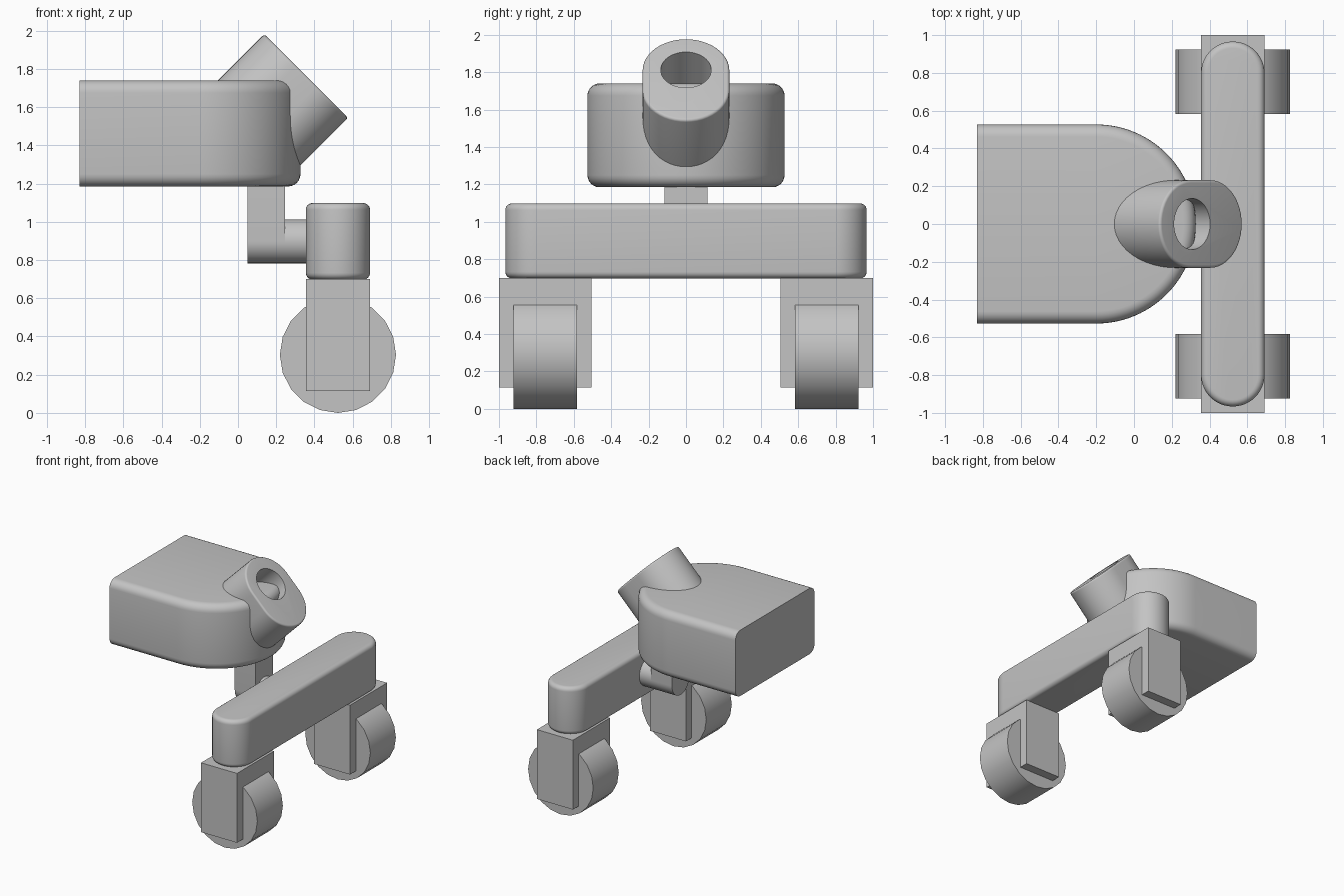
import bpy, bmesh
from math import radians, pi, sin, cos
from mathutils import Matrix, Vector

if "Cube" in bpy.data.objects:
    bpy.data.objects.remove(bpy.data.objects["Cube"], do_unlink=True)

grey = bpy.data.materials.new("light grey")
grey.use_nodes = True
GREY = (0.55, 0.55, 0.55, 1)
grey.diffuse_color = GREY
grey.node_tree.nodes["Principled BSDF"].inputs["Base Color"].default_value = GREY


def arc(cx, cy, r, start, end, steps):
    """Points on a circular arc, angles in degrees."""
    angles = [radians(start + (end - start) * i / steps) for i in range(steps + 1)]
    return [(cx + r * cos(a), cy + r * sin(a)) for a in angles]


def stadium(half, r, steps=24):
    """Slot outline lying along local x."""
    return arc(half, 0, r, -90, 90, steps) + arc(-half, 0, r, 90, 270, steps)


def circle(r, sides):
    return arc(0, 0, r, 0, 360, sides)[:-1]


def frame(u, v, w, origin):
    """Matrix whose local axes are u, v, w."""
    m = Matrix((u, v, w)).transposed().to_4x4()
    return Matrix.Translation(origin) @ m


X, Y, Z = Vector((1, 0, 0)), Vector((0, 1, 0)), Vector((0, 0, 1))


def prism(name, outline, depth, matrix, round_ends=0.0, keep=lambda v: True, ends=(0, 1)):
    """Extrude an outline along local z, optionally rounding its end rims."""
    bm = bmesh.new()
    face = bm.faces.new([bm.verts.new((x, y, 0)) for x, y in outline])
    new = bmesh.ops.extrude_face_region(bm, geom=[face], use_keep_orig=True)
    top = [g for g in new["geom"] if isinstance(g, bmesh.types.BMVert)]
    bmesh.ops.translate(bm, verts=top, vec=(0, 0, depth))
    bmesh.ops.recalc_face_normals(bm, faces=bm.faces)
    if round_ends:
        levels = [depth * e for e in ends]
        rims = [e for e in bm.edges
                if any(all(abs(v.co.z - h) < 1e-5 for v in e.verts) for h in levels)
                and any(keep(v.co) for v in e.verts)]
        bmesh.ops.bevel(bm, geom=rims, offset=round_ends, segments=6,
                        profile=0.5, affect="EDGES", clamp_overlap=True)
    bm.transform(matrix)
    bmesh.ops.recalc_face_normals(bm, faces=bm.faces)
    mesh = bpy.data.meshes.new(name)
    bm.to_mesh(mesh)
    bm.free()
    mesh.materials.append(grey)
    ob = bpy.data.objects.new(name, mesh)
    bpy.context.collection.objects.link(ob)
    return ob


def smooth(ob):
    bpy.ops.object.select_all(action="DESELECT")
    ob.select_set(True)
    bpy.context.view_layer.objects.active = ob
    bpy.ops.object.shade_smooth_by_angle(angle=radians(30))


# Head housing: square back, half-round nose, rounded top and bottom rims
BACK = -0.83
outline = [(BACK, -0.527)] + arc(-0.2, 0, 0.527, -90, 90, 48) + [(BACK, 0.527)]
smooth(prism("head_housing", outline, 0.555, Matrix.Translation((0, 0, 1.185)),
             0.065, keep=lambda co: co.x > BACK + 0.01))

# Angled socket with a round bore near its upper end
tilt = Matrix.Rotation(pi / 4, 4, "Y")
face_centre = Matrix.Translation((0.357, 0, 1.763)) @ tilt
socket = prism("angled_socket", stadium(0.078, 0.232), 0.44,
               face_centre @ Matrix.Translation((0, 0, -0.44)), 0.015, ends=(1,))
cutter = prism("bore_cutter", circle(0.135, 48), 0.4,
               face_centre @ Matrix.Translation((-0.07, 0, -0.32)))
cutter.hide_render = True
bore = socket.modifiers.new("bore", "BOOLEAN")
bore.operation = "DIFFERENCE"
bore.solver = "EXACT"
bore.object = cutter
bpy.context.view_layer.objects.active = socket
bpy.ops.object.modifier_apply(modifier="bore")
bpy.data.objects.remove(cutter, do_unlink=True)
smooth(socket)

# Support post with a round foot, and the axle joining it to the beam
post = [(0.115, 0.32)] + [(-0.115, 0.32)] + arc(0, 0, 0.115, 180, 360, 24)
smooth(prism("support_post", post, 0.195, frame(Y, Z, X, (0.05, 0, 0.898))))
smooth(prism("support_axle", circle(0.115, 48), 0.2, frame(Y, Z, X, (0.24, 0, 0.898))))

# Cross beam
BEAM_X = 0.523
smooth(prism("cross_beam", stadium(0.798, 0.168), 0.4,
             frame(Y, -X, Z, (BEAM_X, 0, 0.698)), 0.035))

# Caster forks and wheels
fork = [(-0.168, -0.247), (0.168, -0.247), (0.168, 0.247), (-0.168, 0.247)]
for side, s in (("front", -1), ("back", 1)):
    prism(side + "_fork", fork, 0.585, Matrix.Translation((BEAM_X, s * 0.753, 0.115)))
    smooth(prism(side + "_wheel", circle(0.304, 20), 0.34,
                 frame(Z, X, Y, (BEAM_X, s * 0.753 - 0.17, 0.304))))
